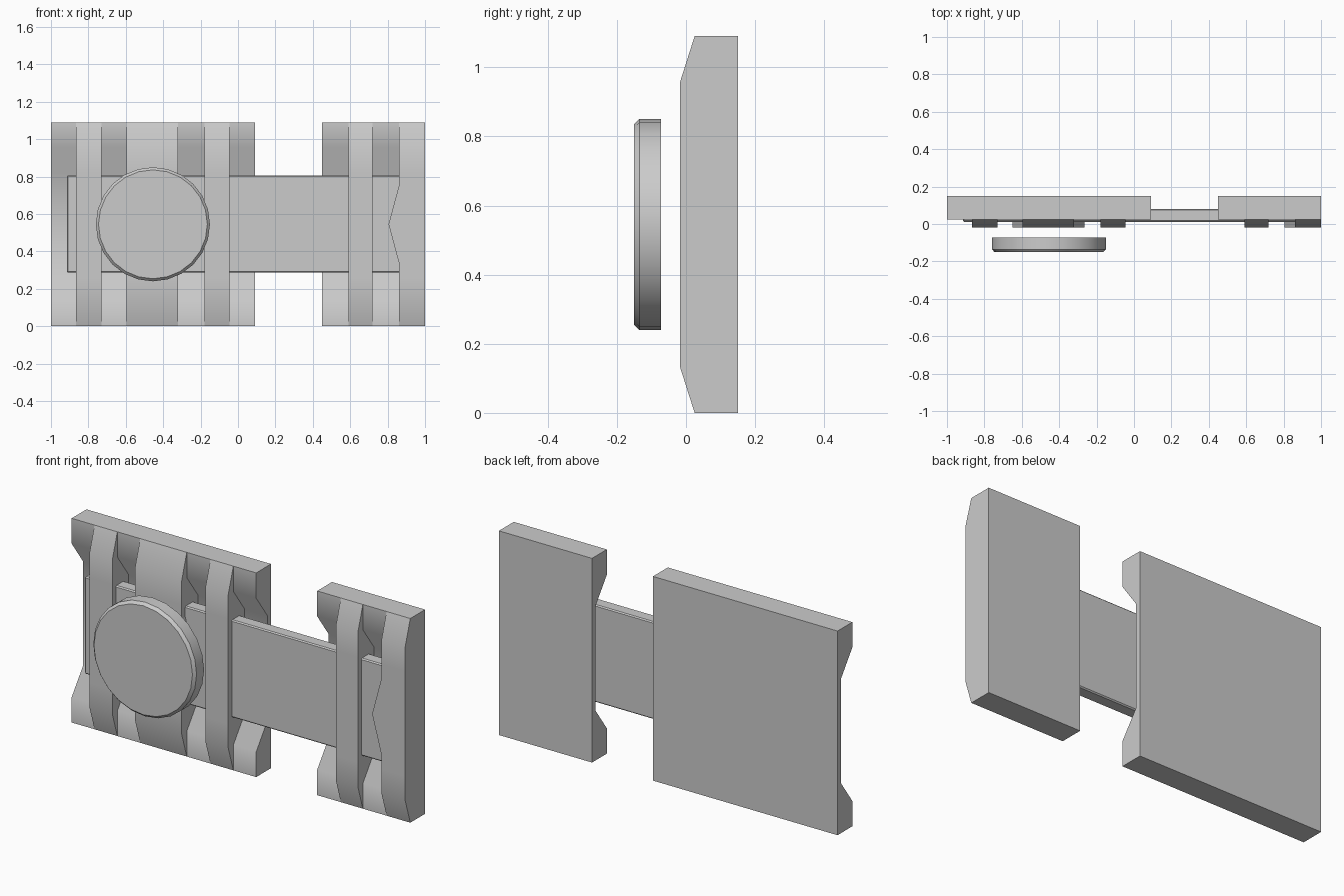
import bpy, bmesh, math

if "Cube" in bpy.data.objects:
    bpy.data.objects.remove(bpy.data.objects["Cube"])

H = 1.09      # plate height
MID = H / 2   # centre height of the bolt and knob


def finish(name, bm, smooth=True):
    bmesh.ops.remove_doubles(bm, verts=bm.verts, dist=0.0005)
    bmesh.ops.dissolve_degenerate(bm, edges=bm.edges, dist=0.0005)
    bmesh.ops.recalc_face_normals(bm, faces=bm.faces)
    me = bpy.data.meshes.new(name)
    bm.to_mesh(me)
    bm.free()
    ob = bpy.data.objects.new(name, me)
    bpy.context.collection.objects.link(ob)
    if smooth:
        bpy.ops.object.select_all(action='DESELECT')
        ob.select_set(True)
        bpy.context.view_layer.objects.active = ob
        bpy.ops.object.shade_smooth_by_angle(angle=math.radians(40))
    return ob


def mirrored(half):
    # complete an upper half profile of (y, z) points about mid height
    return half + [(y, H - z) for y, z in reversed(half)]


channel = mirrored([(0.15, H), (0.025, H), (0.025, 0.955), (0.12, 0.825)])
strap = mirrored([(0.15, H), (0.025, H), (-0.018, 0.955), (-0.018, 0.825)])


def plate(name, xs, first_is_strap=False):
    # alternate channel and strap cross-sections along x
    bm = bmesh.new()
    rings = []
    for i in range(len(xs) - 1):
        prof = strap if (i % 2 == 1) != first_is_strap else channel
        for x in xs[i:i + 2]:
            rings.append([bm.verts.new((x, y, z)) for y, z in prof])
    n = len(channel)
    for a, b in zip(rings, rings[1:]):
        for k in range(n):
            m = (k + 1) % n
            bm.faces.new((a[k], a[m], b[m], b[k]))
    bm.faces.new(rings[0])
    bm.faces.new(rings[-1])
    return finish(name, bm)


def prism(name, pts, y0, y1):
    # extrude an (x, z) outline through y
    bm = bmesh.new()
    f = bm.faces.new([bm.verts.new((x, y0, z)) for x, z in pts])
    ext = bmesh.ops.extrude_face_region(bm, geom=[f])
    for v in ext['geom']:
        if isinstance(v, bmesh.types.BMVert):
            v.co.y = y1
    return finish(name, bm, False)


# Ribbed backing plates
plate("main_plate", [-1, -0.865, -0.73, -0.595, -0.32, -0.18, -0.045, 0.09])
plate("catch_plate", [0.45, 0.59, 0.72, 0.86, 1.0])

# Pointed tabs where the straps lap over the bolt
for name, x, tip in (("middle_tab_left", -0.595, -0.65),
                     ("middle_tab_right", -0.32, -0.265),
                     ("catch_tab", 0.86, 0.805)):
    prism(name, [(x, MID + 0.205), (tip, MID), (x, MID - 0.205)], -0.018, 0.02)

# Sliding bolt
bolt = prism("bolt", [(-0.915, 0.287), (0.87, 0.287), (0.87, 0.807), (-0.915, 0.807)],
             0.012, 0.08)
bev = bolt.modifiers.new("soft_edges", 'BEVEL')
bev.width = 0.006
bev.segments = 1

# Round knob with chamfered front rim
bm = bmesh.new()
rings = []
N = 24
for y, r in ((-0.072, 0.305), (-0.135, 0.305), (-0.15, 0.291)):
    rings.append([bm.verts.new((-0.455 + r * math.cos(2 * math.pi * i / N), y,
                                MID + r * math.sin(2 * math.pi * i / N)))
                  for i in range(N)])
for a, b in zip(rings, rings[1:]):
    for i in range(N):
        j = (i + 1) % N
        bm.faces.new((a[i], a[j], b[j], b[i]))
bm.faces.new(rings[0])
bm.faces.new(rings[-1])
finish("knob", bm)
